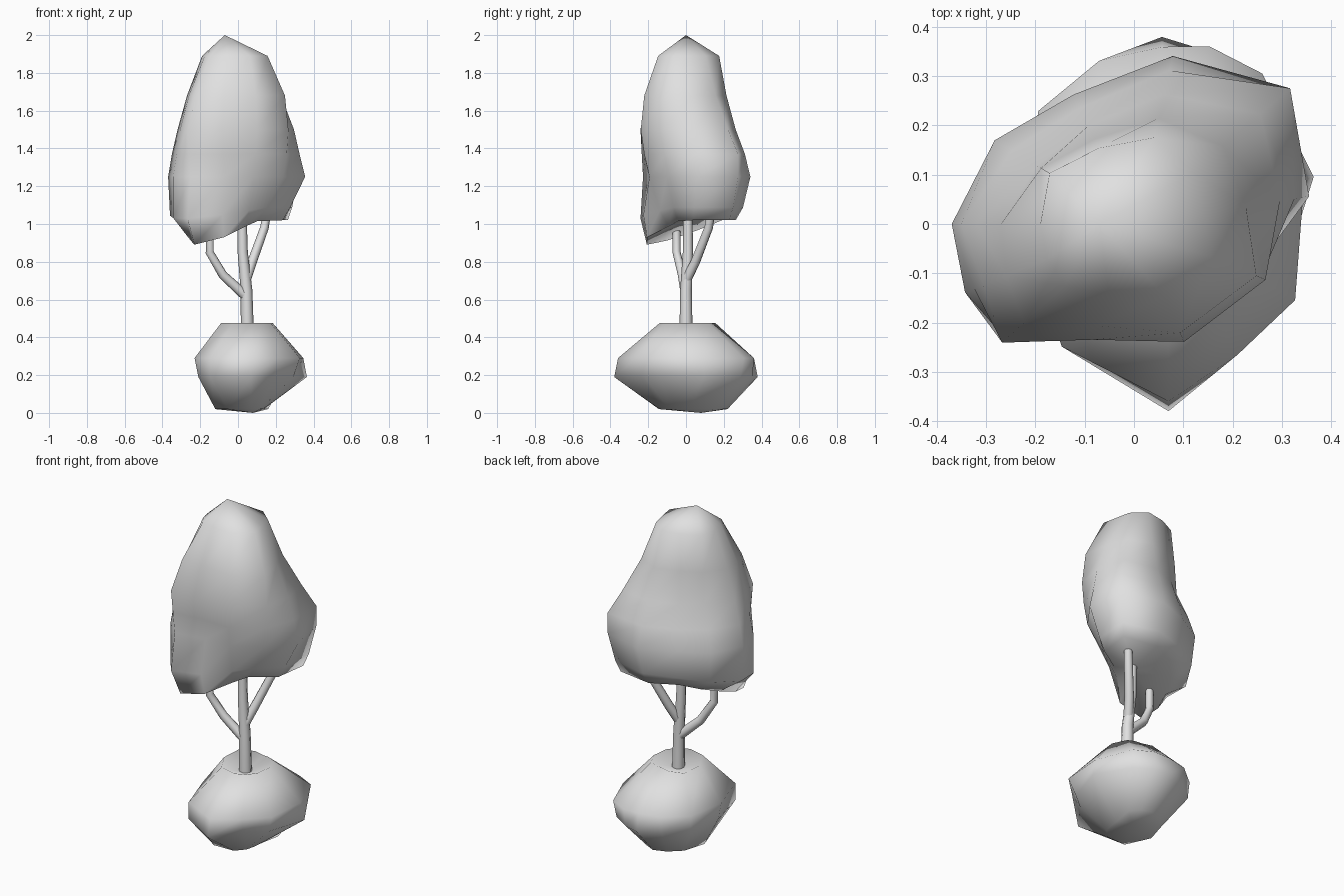
import bpy
import bmesh
from math import cos, sin, radians
from mathutils import Vector

old_cube = bpy.data.objects.get("Cube")
if old_cube:
    bpy.data.objects.remove(old_cube, do_unlink=True)

# One plain grey for the whole model
grey = bpy.data.materials.new("plain grey")
grey.use_nodes = True
colour = (0.75, 0.75, 0.75, 1)
grey.diffuse_color = colour
grey.node_tree.nodes["Principled BSDF"].inputs["Base Color"].default_value = colour


def activate(obj):
    bpy.ops.object.select_all(action='DESELECT')
    obj.select_set(True)
    bpy.context.view_layer.objects.active = obj


def lumpy_solid(name, centre, angles, rings, bottom, top, sharp_angle):
    """Loft irregular rings; each ring is (height, tilt, radii in hundredths)."""
    bm = bmesh.new()
    count = len(angles)
    loops = []
    for height, tilt, radii in rings:
        loop = []
        for angle, radius in zip(angles, radii):
            x = centre[0] + radius / 100 * cos(radians(angle))
            y = centre[1] + radius / 100 * sin(radians(angle))
            # The ring droops toward the front right and is level elsewhere
            z = height + tilt * min(x + y, 0.08)
            loop.append(bm.verts.new((x, y, z)))
        loops.append(loop)
    for lower, upper in zip(loops, loops[1:]):
        for i in range(count):
            j = (i + 1) % count
            bm.faces.new((lower[i], lower[j], upper[j], upper[i]))
    # Close each end with a fan around a tip
    for loop, tip in ((loops[0][::-1], bottom), (loops[-1], top)):
        apex = bm.verts.new(tip)
        for i in range(count):
            bm.faces.new((loop[i], loop[(i + 1) % count], apex))
    bmesh.ops.recalc_face_normals(bm, faces=bm.faces)
    mesh = bpy.data.meshes.new(name)
    bm.to_mesh(mesh)
    bm.free()
    mesh.materials.append(grey)
    obj = bpy.data.objects.new(name, mesh)
    bpy.context.collection.objects.link(obj)
    activate(obj)
    bpy.ops.object.shade_smooth_by_angle(angle=radians(sharp_angle))


def limb(name, path):
    """Tapered round tube; each path point is (x, y, z, radius)."""
    curve = bpy.data.curves.new(name, 'CURVE')
    curve.dimensions = '3D'
    curve.bevel_depth = 1
    curve.bevel_resolution = 2
    curve.use_fill_caps = True
    spline = curve.splines.new('POLY')
    spline.points.add(len(path) - 1)
    for point, (x, y, z, radius) in zip(spline.points, path):
        point.co = (x, y, z, 1)
        point.radius = radius
    curve.materials.append(grey)
    obj = bpy.data.objects.new(name, curve)
    bpy.context.collection.objects.link(obj)
    activate(obj)
    bpy.ops.object.convert(target='MESH')
    bpy.ops.object.shade_smooth_by_angle(angle=radians(60))


# Leafy crown: drooping below, bulging at the back left, narrowing to a peak
lumpy_solid(
    "crown", (0, 0),
    (9, 41, 77, 115, 149, 180, 202, 222, 250, 293, 337),
    (
        (1.0, 0.25, (24, 35, 27, 21, 20, 22, 27, 31, 22, 10, 11)),
        (1.08, 0.1, (28, 38, 31, 27, 31, 36, 37, 36, 24, 15, 17)),
        (1.25, 0, (36, 42, 35, 29, 33, 37, 37, 34, 21, 21, 26)),
        (1.37, 0, (33, 42, 32, 26, 29, 35, 35, 35, 23, 24, 28)),
        (1.5, 0, (30, 34, 27, 22, 23, 32, 33, 36, 25, 26, 29)),
        (1.68, 0, (23, 24, 22, 19, 22, 27, 28, 30, 22, 24, 27)),
        (1.89, 0, (14, 16, 18, 17, 20, 19, 19, 19, 15, 16, 17)),
    ),
    Vector((0, 0, 1.02)), Vector((-0.07, 0, 2)), 85)

# Boulder-shaped base with a shallow hollow around the trunk
lumpy_solid(
    "base_boulder", (0.07, 0),
    (18, 58, 77, 92, 113, 139, 180, 229, 270, 298, 329),
    (
        (0.02, 0, (7, 17, 20, 22, 21, 20, 19, 19, 14, 10, 7)),
        (0.19, 0, (31, 34, 36, 38, 35, 34, 28, 33, 38, 25, 26)),
        (0.29, 0, (29, 36, 37, 36, 36, 35, 30, 33, 36, 30, 30)),
        (0.475, 0, (12, 14, 14, 14, 17, 20, 16, 15, 14, 13, 12)),
    ),
    Vector((0.08, 0.08, 0)), Vector((0.05, 0, 0.42)), 85)

# Trunk and its two side branches
limb("trunk", ((0.05, 0, 0.4, 0.035), (0.045, 0, 0.65, 0.031),
               (0.025, 0.01, 0.85, 0.027), (0.02, 0.01, 1.1, 0.024)))
limb("right_branch", ((0.04, 0, 0.62, 0.027), (-0.08, -0.02, 0.73, 0.024),
                      (-0.15, -0.05, 0.85, 0.022), (-0.15, -0.05, 1, 0.021)))
limb("left_branch", ((0.04, 0, 0.7, 0.027), (0.075, 0.05, 0.8, 0.025),
                     (0.14, 0.12, 0.98, 0.023), (0.16, 0.14, 1.1, 0.021)))
